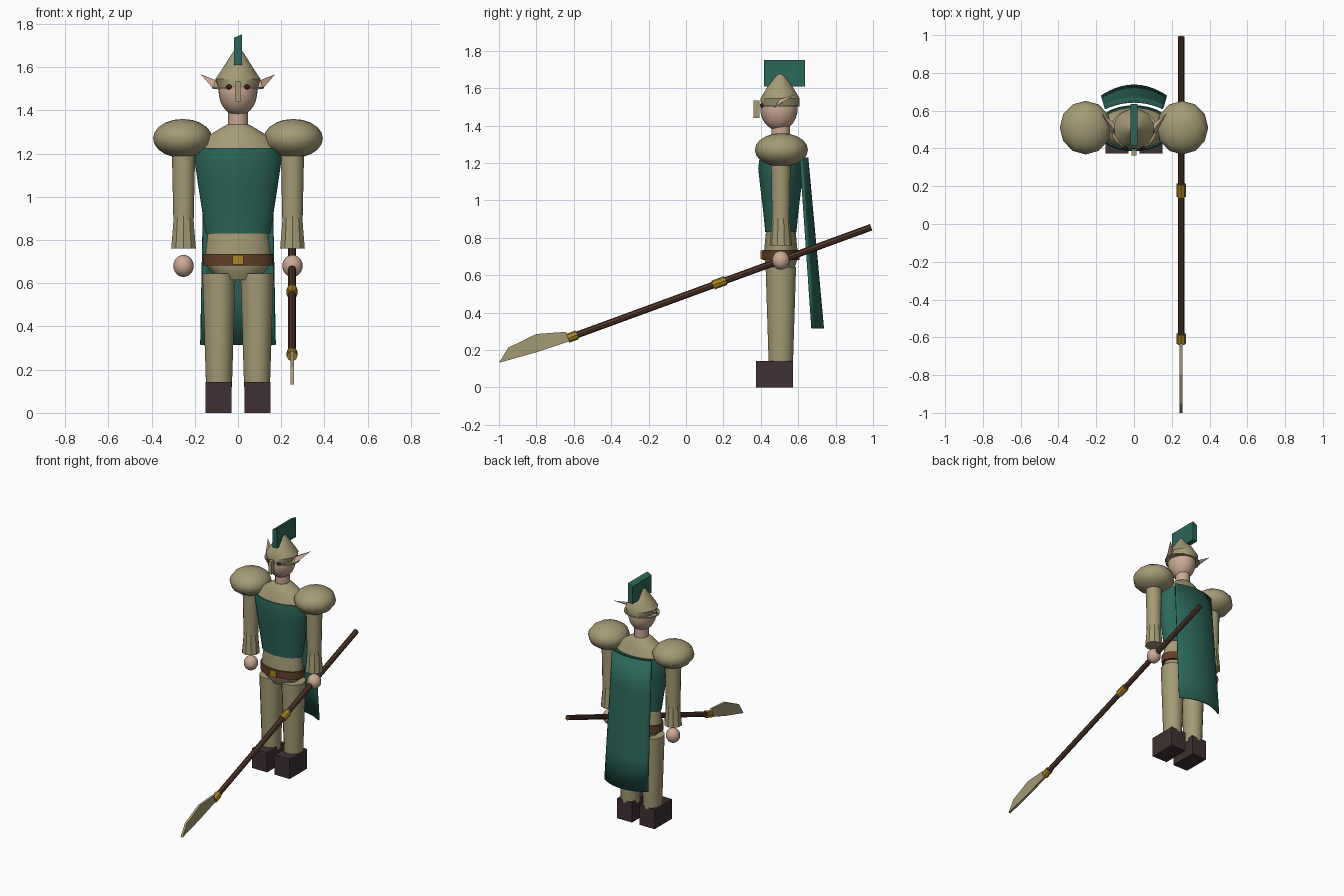
import bpy, bmesh, math
from mathutils import Vector, Matrix

if "Cube" in bpy.data.objects:
    bpy.data.objects.remove(bpy.data.objects["Cube"])

CY = 0.507          # depth position of the figure


def material(name, rgb):
    m = bpy.data.materials.new(name)
    m.diffuse_color = (*rgb, 1)
    m.use_nodes = True
    m.node_tree.nodes["Principled BSDF"].inputs["Base Color"].default_value = m.diffuse_color
    return m


KHAKI = material("khaki armour", (0.37, 0.325, 0.175))
GREEN = material("deep green cloth", (0.024, 0.135, 0.10))
BOOT = material("dark boot leather", (0.05, 0.03, 0.032))
SKIN = material("skin", (0.60, 0.40, 0.30))
WOOD = material("dark wood", (0.085, 0.04, 0.024))
LEATHER = material("belt leather", (0.12, 0.05, 0.02))
GOLD = material("brass", (0.40, 0.23, 0.018))
EYE = material("dark red eye", (0.07, 0.012, 0.01))


def finish(name, bm, mat, smooth=True):
    bmesh.ops.recalc_face_normals(bm, faces=bm.faces)
    me = bpy.data.meshes.new(name)
    bm.to_mesh(me)
    bm.free()
    me.materials.append(mat)
    ob = bpy.data.objects.new(name, me)
    bpy.context.collection.objects.link(ob)
    if smooth:
        bpy.ops.object.select_all(action='DESELECT')
        bpy.context.view_layer.objects.active = ob
        ob.select_set(True)
        bpy.ops.object.shade_smooth_by_angle(angle=math.radians(35))
    return ob


def loft(name, rings, mat, seg=24, x=0, y=CY, smooth=True):
    """Elliptical rings given as (z, half width, half depth), capped."""
    bm = bmesh.new()
    loops = []
    for z, rx, ry in rings:
        loops.append([bm.verts.new((x + rx * math.cos(a), y + ry * math.sin(a), z))
                      for a in (2 * math.pi * (i + 0.5) / seg for i in range(seg))])
    for a, b in zip(loops, loops[1:]):
        for i in range(seg):
            j = (i + 1) % seg
            bm.faces.new((a[i], a[j], b[j], b[i]))
    bm.faces.new(loops[0])
    bm.faces.new(loops[-1])
    return finish(name, bm, mat, smooth)


def ball(name, centre, radii, mat, u=16, v=10):
    bm = bmesh.new()
    bmesh.ops.create_uvsphere(bm, u_segments=u, v_segments=v, radius=1)
    bmesh.ops.transform(bm, verts=bm.verts,
                        matrix=Matrix.Translation(centre) @ Matrix.Diagonal((*radii, 1)))
    return finish(name, bm, mat)


def box(name, lo, hi, mat, roof_tilt=0):
    bm = bmesh.new()
    bmesh.ops.create_cube(bm, size=1)
    for v in bm.verts:
        up, left = v.co.z > 0, v.co.x < 0
        v.co = [l + (c + 0.5) * (h - l) for l, h, c in zip(lo, hi, v.co)]
        if up and left:
            v.co.z -= roof_tilt
    return finish(name, bm, mat, False)


def rod(name, a, b, r1, r2, mat, seg=8):
    a, b = Vector(a), Vector(b)
    bm = bmesh.new()
    bmesh.ops.create_cone(bm, segments=seg, radius1=r1, radius2=r2,
                          depth=(b - a).length, cap_ends=True)
    q = (b - a).to_track_quat('Z', 'Y').to_matrix().to_4x4()
    bmesh.ops.transform(bm, verts=bm.verts, matrix=Matrix.Translation((a + b) / 2) @ q)
    return finish(name, bm, mat, seg > 8)


# Torso, hips and belt
loft("hips", [(0.615, 0.08, 0.06), (0.655, 0.125, 0.08), (0.69, 0.152, 0.09),
              (0.73, 0.154, 0.09), (0.835, 0.14, 0.08)], KHAKI)
loft("tabard", [(0.83, 0.151, 0.084), (0.95, 0.17, 0.096), (1.08, 0.19, 0.112),
                (1.17, 0.203, 0.122), (1.225, 0.197, 0.115)], GREEN)
loft("collar", [(1.22, 0.19, 0.110), (1.275, 0.15, 0.09),
                (1.315, 0.085, 0.07), (1.335, 0.05, 0.052)], KHAKI)
loft("belt", [(0.682, 0.163, 0.100), (0.735, 0.163, 0.100)], LEATHER)
box("buckle", (-0.026, 0.398, 0.686), (0.026, 0.415, 0.731), GOLD)

# Neck, head and face
loft("neck", [(1.31, 0.047, 0.05), (1.42, 0.047, 0.05)], SKIN, 16)
ball("head", (0, 0.497, 1.49), (0.09, 0.1, 0.116), SKIN, 20, 14)

# Helmet with brow ring, nose guard and crest
loft("helmet", [(1.505, 0.095, 0.106), (1.545, 0.108, 0.108), (1.60, 0.07, 0.075),
                (1.655, 0.034, 0.036), (1.70, 0.002, 0.002)], KHAKI, 12, 0, 0.503)
loft("brow_ring", [(1.501, 0.122, 0.106), (1.509, 0.122, 0.106)], KHAKI, 24, 0, 0.503)
box("nose_guard", (-0.012, 0.362, 1.44), (0.012, 0.392, 1.533), KHAKI)
box("crest", (-0.018, 0.416, 1.61), (0.018, 0.635, 1.752), GREEN, 0.016)

# Paired parts
for s, side in ((-1, "right"), (1, "left")):
    ball(side + "_eye", (s * 0.042, 0.406, 1.508), (0.015, 0.012, 0.011), EYE, 10, 8)

    # flat pointed ear sweeping out and back
    bm = bmesh.new()
    base = [bm.verts.new((s * px, py, pz)) for px, py, pz in
            ((0.075, 0.47, 1.495), (0.115, 0.475, 1.50),
             (0.105, 0.50, 1.54), (0.08, 0.515, 1.53))]
    tip = bm.verts.new((s * 0.172, 0.585, 1.567))
    bm.faces.new(base)
    for i in range(4):
        bm.faces.new((base[i], base[(i + 1) % 4], tip))
    finish(side + "_ear", bm, SKIN, False)

    ax = s * 0.252
    ball(side + "_pauldron", (s * 0.256, 0.51, 1.27), (0.137, 0.142, 0.09), KHAKI, 12, 10)
    loft(side + "_arm", [(0.80, 0.046, 0.046), (1.26, 0.056, 0.054)], KHAKI, 16, ax)
    loft(side + "_cuff", [(0.76, 0.06, 0.06), (0.84, 0.053, 0.053), (0.92, 0.047, 0.047)],
         KHAKI, 10, ax, CY, False)
    ball(side + "_hand", (ax, CY, 0.68), (0.047, 0.047, 0.051), SKIN, 16, 12)
    loft(side + "_leg", [(0.12, 0.061, 0.066), (0.645, 0.078, 0.083)], KHAKI, 16, s * 0.088)
    bx = sorted((s * 0.03, s * 0.15))
    box(side + "_boot", (bx[0], 0.374, 0), (bx[1], 0.572, 0.142), BOOT)

# Curved cape hanging behind the back
bm = bmesh.new()
rows, cols = 4, 16
grid = []
for r in range(rows + 1):
    t = r / rows
    row = []
    for c in range(cols + 1):
        u = 2 * c / cols - 1
        edge = 0.613 + 0.062 * t
        bow = 0.035 + 0.022 * t
        row.append(bm.verts.new((u * (0.155 + 0.017 * t), edge + bow * (1 - u * u),
                                 1.228 - 0.913 * t)))
    grid.append(row)
for r in range(rows):
    for c in range(cols):
        bm.faces.new((grid[r][c], grid[r][c + 1], grid[r + 1][c + 1], grid[r + 1][c]))
cape = finish("cape", bm, GREEN)
mod = cape.modifiers.new("thickness", 'SOLIDIFY')
mod.thickness = 0.012
mod.offset = 0

# Spear carried in the left hand
SX, SLOPE = 0.25, 0.366


def along(y):
    return (SX, y, 0.68 + (y - CY) * SLOPE)


rod("spear_shaft", along(-0.61), along(0.99), 0.018, 0.018, WOOD)
rod("middle_ferrule", along(0.145), along(0.212), 0.025, 0.025, GOLD)
rod("head_ferrule", along(-0.633), along(-0.582), 0.025, 0.025, GOLD)

# Flat leaf-shaped blade
outline = ((-1.0, 0.132), (-0.95, 0.213), (-0.80, 0.286), (-0.645, 0.297),
           (-0.605, 0.268), (-0.625, 0.246), (-0.80, 0.188))
bm = bmesh.new()
face = bm.faces.new([bm.verts.new((SX - 0.008, y, z)) for y, z in outline])
ext = bmesh.ops.extrude_face_region(bm, geom=[face])
for v in ext["geom"]:
    if isinstance(v, bmesh.types.BMVert):
        v.co.x += 0.016
if not face.is_valid or len(bm.faces) < len(outline) + 2:
    bm.faces.new([v for v in bm.verts if v.co.x < SX][:len(outline)])
finish("spear_blade", bm, KHAKI, False)
